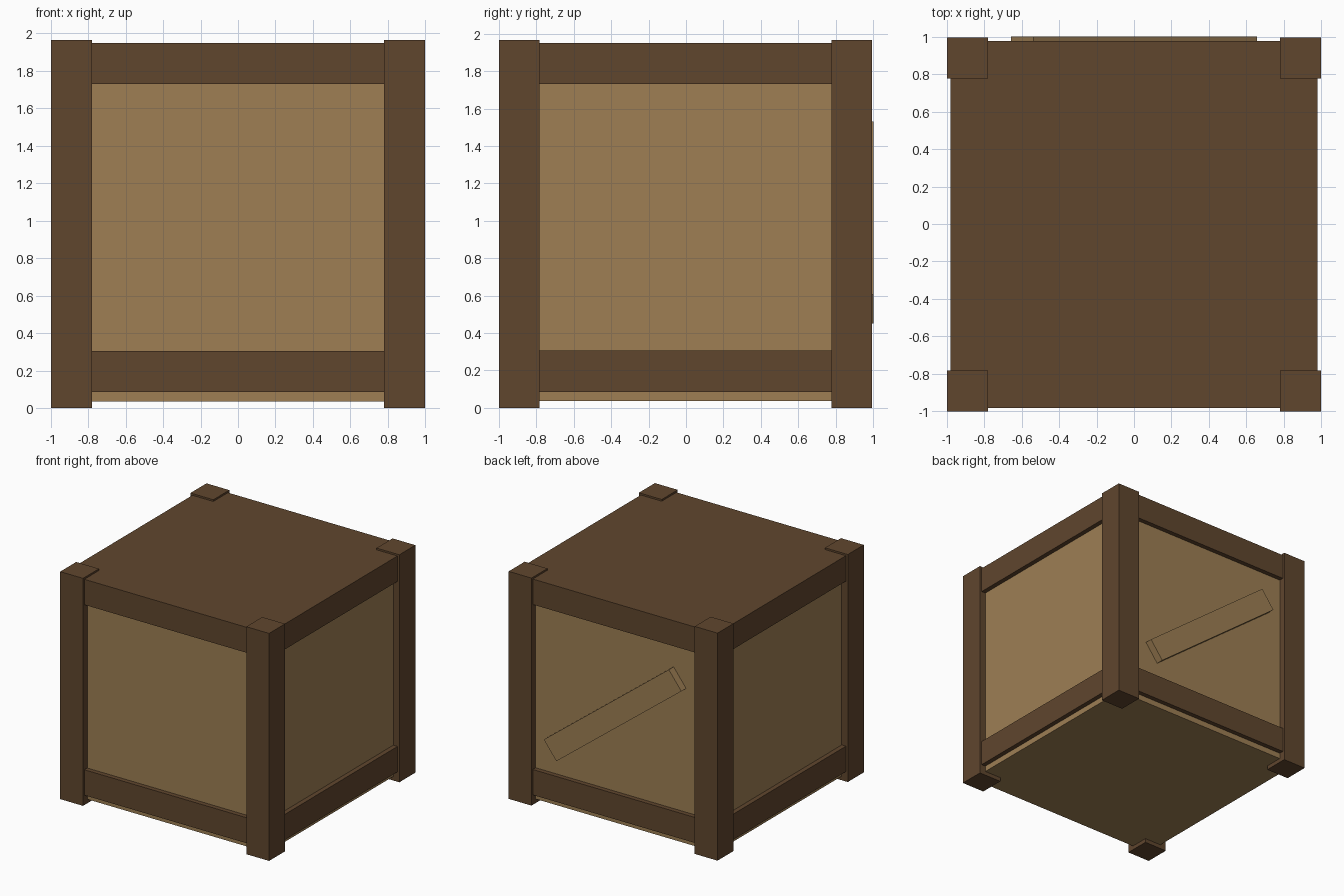
import bpy
import math
from mathutils import Matrix

cube = bpy.data.objects.get("Cube")
if cube:
    bpy.data.objects.remove(cube, do_unlink=True)


def make_material(name, color):
    mat = bpy.data.materials.new(name)
    mat.use_nodes = True
    mat.diffuse_color = color
    mat.node_tree.nodes["Principled BSDF"].inputs["Base Color"].default_value = color
    return mat


dark_wood = make_material("dark wood", (0.117, 0.061, 0.027, 1))
light_wood = make_material("light wood", (0.342, 0.212, 0.088, 1))

CENTER_Y = -0.003  # the brace sticks out slightly at the back


def box(name, low, high, mat):
    """Axis-aligned box between two corners."""
    size = [b - a for a, b in zip(low, high)]
    mid = [(a + b) / 2 for a, b in zip(low, high)]
    bpy.ops.mesh.primitive_cube_add(size=1)
    obj = bpy.context.object
    obj.name = name
    obj.data.transform(Matrix.Diagonal((*size, 1)))
    obj.location = (mid[0], mid[1] + CENTER_Y, mid[2])
    obj.data.materials.append(mat)
    return obj


def slab(name, half, bottom, top, mat):
    return box(name, (-half, -half, bottom), (half, half, top), mat)


# Crate body, lid and lower band
slab("panel_body", 0.94, 0.035, 1.8, light_wood)
slab("lid_frame", 0.98, 1.73, 1.95, dark_wood)
slab("lower_frame", 0.98, 0.085, 0.305, dark_wood)

# Corner posts
INNER, OUTER = 0.78, 0.998
for side, sx in (("right", -1), ("left", 1)):
    for end, sy in (("front", -1), ("back", 1)):
        xs = sorted((sx * INNER, sx * OUTER))
        ys = sorted((sy * INNER, sy * OUTER))
        box(f"{end}_{side}_post", (xs[0], ys[0], 0), (xs[1], ys[1], 1.965), dark_wood)

# Diagonal brace on the back panel
brace = box("back_brace", (-0.755, 0.92, 0.892), (0.755, 1.005, 1.088), light_wood)
brace.rotation_euler.y = math.radians(37.7)
